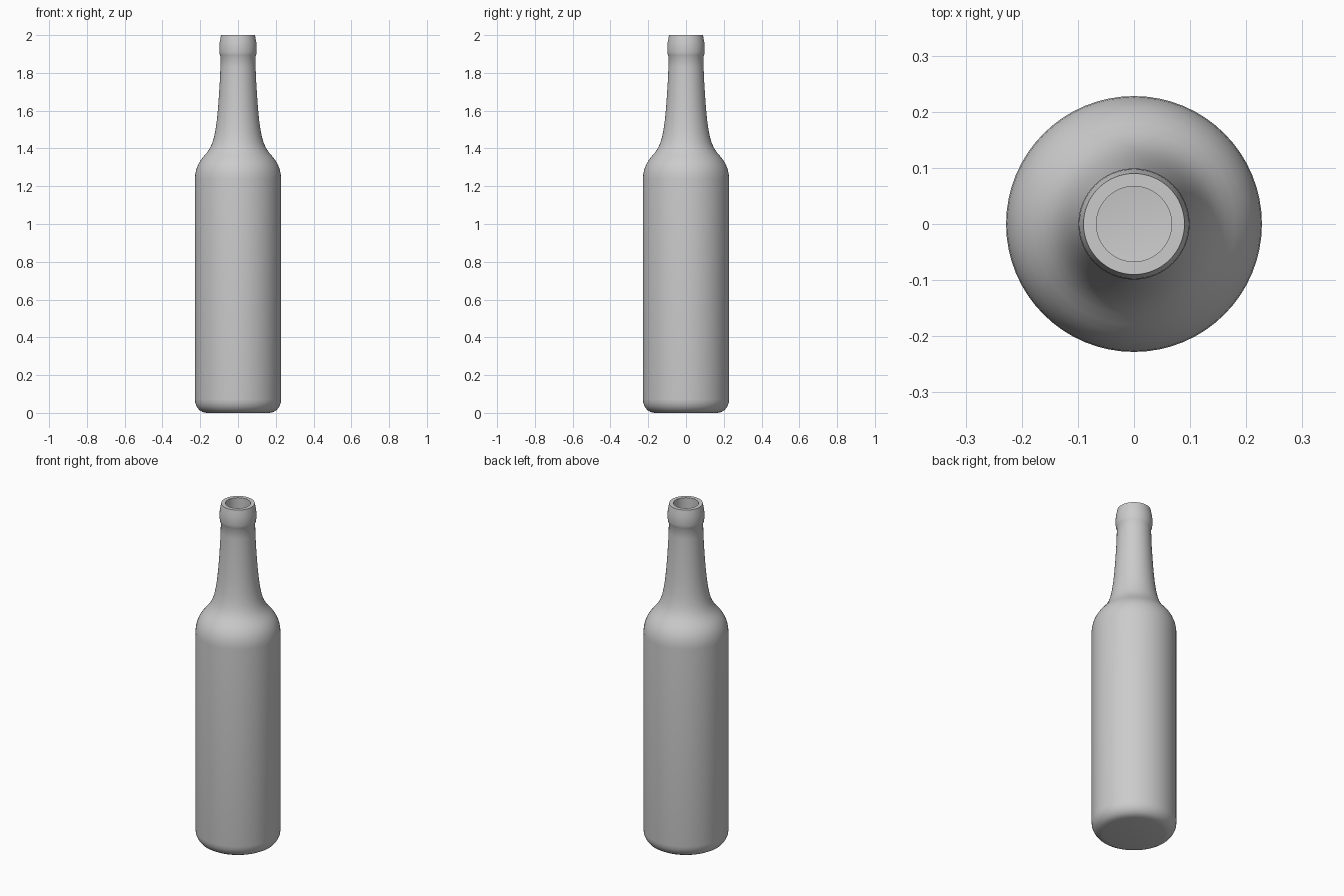
import bpy
import bmesh
import math

if "Cube" in bpy.data.objects:
    bpy.data.objects.remove(bpy.data.objects["Cube"])

SIDES = 64
WALL = 0.023

# Outer silhouette as (radius, height), from base to lip
base = [(0.165, 0.0), (0.186, 0.004), (0.204, 0.014), (0.218, 0.032), (0.226, 0.052), (0.228, 0.072)]
shoulder = [(0.228, 1.24), (0.226, 1.265), (0.220, 1.292), (0.210, 1.317), (0.196, 1.34),
            (0.180, 1.36), (0.163, 1.38), (0.148, 1.403), (0.137, 1.427), (0.127, 1.46)]
neck = [(0.119, 1.50), (0.112, 1.55), (0.106, 1.61), (0.101, 1.68), (0.096, 1.76),
        (0.093, 1.83), (0.092, 1.885)]
lip = [(0.096, 1.893), (0.0985, 1.91), (0.099, 1.935), (0.0975, 1.96), (0.093, 1.983), (0.090, 2.0)]
outer = base + shoulder + neck + lip

# Inner wall runs parallel to the outer one, with a straight mouth
inner = [(0.067, 2.0), (0.067, 1.86)]
inner += [(max(r - WALL, 0.067), z) for r, z in reversed(shoulder + neck[:-2])]
inner += [(0.205, 0.08), (0.195, 0.045), (0.165, 0.03)]
profile = outer + inner

# Spin the profile into rings, then cap both floors
bm = bmesh.new()
rings = [[bm.verts.new((r * math.cos(2 * math.pi * i / SIDES),
                        r * math.sin(2 * math.pi * i / SIDES), z)) for i in range(SIDES)]
         for r, z in profile]
for a, b in zip(rings, rings[1:]):
    for i in range(SIDES):
        j = (i + 1) % SIDES
        bm.faces.new((a[i], a[j], b[j], b[i]))
bm.faces.new(rings[0][::-1])
bm.faces.new(rings[-1])
bmesh.ops.recalc_face_normals(bm, faces=bm.faces)

mesh = bpy.data.meshes.new("bottle")
bm.to_mesh(mesh)
bm.free()
bottle = bpy.data.objects.new("bottle", mesh)
bpy.context.collection.objects.link(bottle)

# Plain light grey
grey = bpy.data.materials.new("light_grey")
grey.diffuse_color = (0.6, 0.6, 0.6, 1)
grey.use_nodes = True
grey.node_tree.nodes["Principled BSDF"].inputs["Base Color"].default_value = grey.diffuse_color
mesh.materials.append(grey)

# Smooth body, crisp mouth edges
bpy.context.view_layer.objects.active = bottle
bottle.select_set(True)
bpy.ops.object.shade_smooth_by_angle(angle=math.radians(35))
